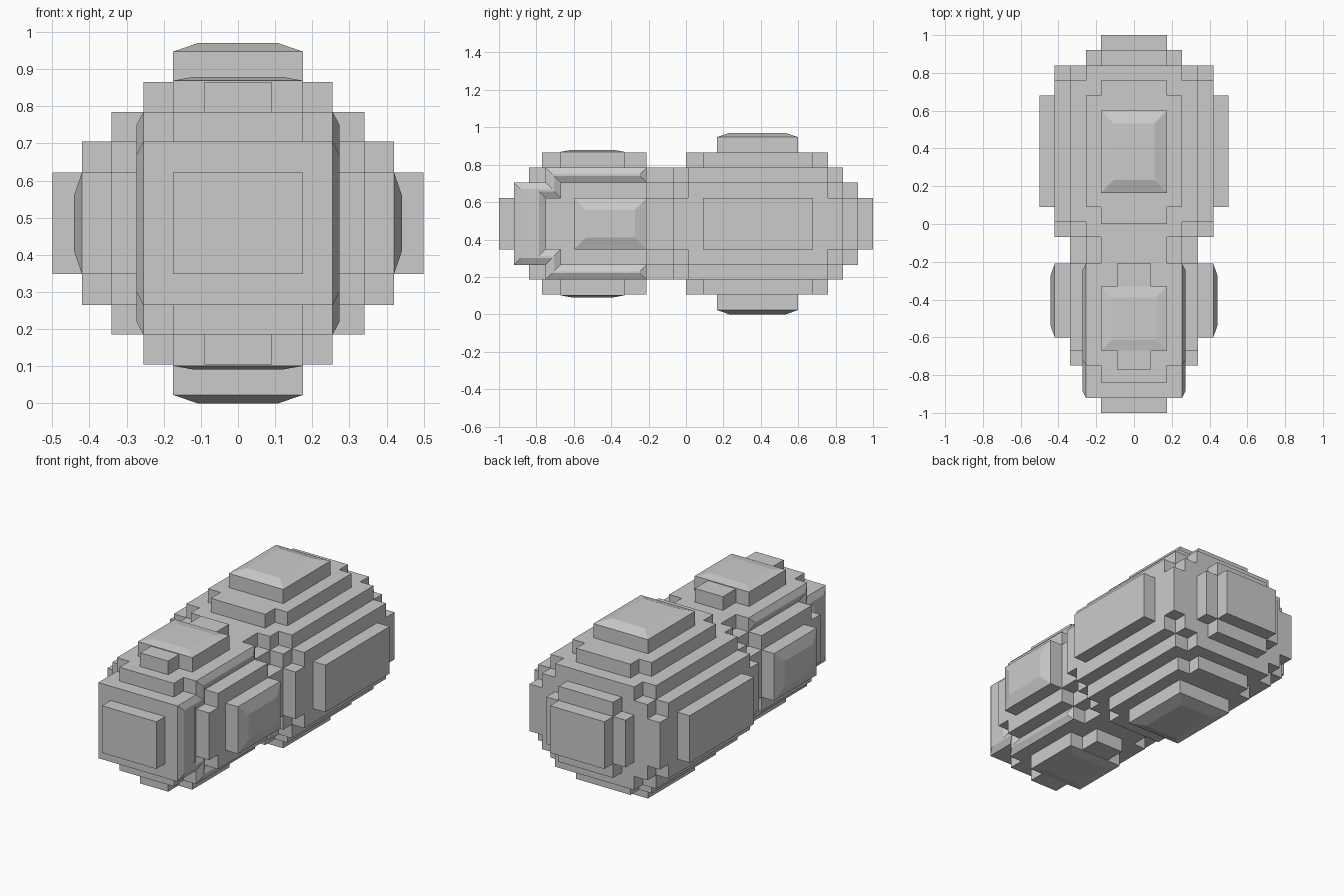
import bpy, bmesh
from mathutils import Vector

if "Cube" in bpy.data.objects:
    bpy.data.objects.remove(bpy.data.objects["Cube"])

CZ = 0.485                              # mid height of the body
X = [0.175, 0.255, 0.34, 0.42, 0.5]     # stepped half widths
Z = [0.137, 0.22, 0.30, 0.38, 0.462]    # stepped half heights

# every block is mirrored in x and z: (half width, y start, y end, half height)
blocks = []


def add(i, k, y0, y1):
    blocks.append((X[i], y0, y1, Z[k]))


# rear lobe, a stepped ball
for i, k, y0, y1 in [(0, 0, 0.0, 1.0), (1, 0, 0.0, 0.92), (0, 1, 0.0, 0.92),
                     (3, 0, -0.07, 0.84), (2, 1, -0.07, 0.84), (0, 2, -0.07, 0.84),
                     (1, 2, -0.07, 0.84), (3, 1, 0.01, 0.76), (2, 2, 0.01, 0.76),
                     (0, 3, 0.0, 0.76), (4, 0, 0.09, 0.68), (1, 3, 0.09, 0.68),
                     (0, 4, 0.165, 0.60)]:
    add(i, k, y0, y1)
# waist
for i, k in [(2, 0), (1, 1), (0, 2)]:
    add(i, k, -0.3, 0.1)
# front lobe
for i, k, y0, y1 in [(0, 0, -1.0, 0.0), (1, 1, -0.92, -0.21), (0, 2, -0.84, -0.21),
                     (1, 2, -0.75, -0.21), (2, 0, -0.75, -0.21), (2, 1, -0.67, -0.21),
                     (3, 0, -0.60, -0.21)]:
    add(i, k, y0, y1)
blocks.append((X[0], -0.67, -0.33, 0.384))   # cap
blocks.append((0.09, -0.77, -0.21, 0.38))    # cap tabs

# merge all blocks into one clean skin on an uneven grid
xs = sorted({s * b[0] for b in blocks for s in (-1, 1)})
ys = sorted({y for b in blocks for y in b[1:3]})
zs = sorted({s * b[3] for b in blocks for s in (-1, 1)})
axes = (xs, ys, zs)


def solid(c):
    if any(n < 0 or n >= len(a) - 1 for n, a in zip(c, axes)):
        return False
    x, y, z = ((a[n] + a[n + 1]) / 2 for n, a in zip(c, axes))
    return any(abs(x) < w and y0 < y < y1 and abs(z) < h for w, y0, y1, h in blocks)


bm = bmesh.new()
verts = {}


def vert(c):
    if c not in verts:
        verts[c] = bm.verts.new([a[n] for n, a in zip(c, axes)])
    return verts[c]


for c in [(i, j, k) for i in range(len(xs)) for j in range(len(ys)) for k in range(len(zs))]:
    if not solid(c):
        continue
    for ax in range(3):
        u, v = (ax + 1) % 3, (ax + 2) % 3
        for side in (0, 1):
            n = list(c)
            n[ax] += 1 if side else -1
            if solid(tuple(n)):
                continue
            loop = []
            for du, dv in ((0, 0), (1, 0), (1, 1), (0, 1)):
                p = list(c)
                p[ax] += side
                p[u] += du
                p[v] += dv
                loop.append(vert(tuple(p)))
            face = loop if side else loop[::-1]
            if bm.faces.get(face) is None:
                bm.faces.new(face)
bm.normal_update()
bmesh.ops.dissolve_limit(bm, angle_limit=0.01, verts=bm.verts[:], edges=bm.edges[:])
bm.normal_update()


# gentle domes on the outermost faces
def dome(normal, center, inset, rise):
    n = Vector(normal)
    f = min((f for f in bm.faces if f.normal.dot(n) > 0.99),
            key=lambda f: (f.calc_center_bounds() - Vector(center)).length)
    bmesh.ops.inset_individual(bm, faces=[f], thickness=inset)
    bmesh.ops.translate(bm, verts=f.verts[:], vec=n * rise)


for s in (-1, 1):
    dome((0, 0, s), (0, 0.38, s * Z[4]), 0.095, 0.023)
    dome((0, 0, s), (0, -0.5, s * 0.384), 0.08, 0.01)
    dome((s, 0, 0), (s * X[3], -0.405, 0), 0.09, 0.022)
    dome((s, 0, 0), (s * X[2], -0.675, 0), 0.05, 0.018)

bmesh.ops.translate(bm, verts=bm.verts[:], vec=(0, 0, CZ))
me = bpy.data.meshes.new("stepped_shell")
bm.to_mesh(me)
bm.free()
bpy.context.collection.objects.link(bpy.data.objects.new("stepped_shell", me))
